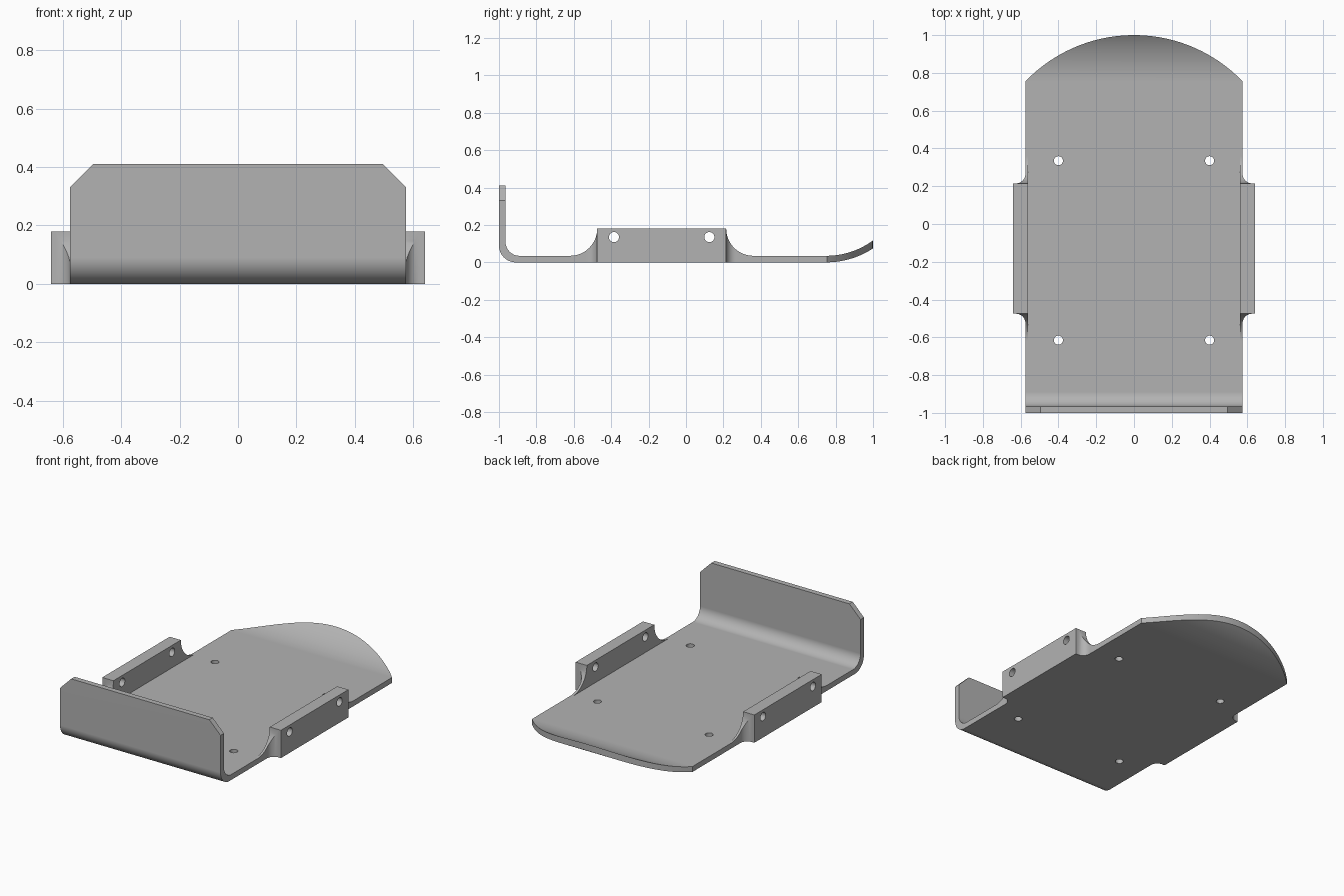
import bpy, bmesh
from math import sin, cos, pi, sqrt
from mathutils import Vector

if "Cube" in bpy.data.objects:
    bpy.data.objects.remove(bpy.data.objects["Cube"])

HALF_W, THICK = 0.575, 0.035

metal = bpy.data.materials.new("plain grey")
metal.use_nodes = True
grey = (0.45, 0.45, 0.45, 1)
metal.diffuse_color = grey
metal.node_tree.nodes["Principled BSDF"].inputs["Base Color"].default_value = grey


def finish(bm, name):
    bmesh.ops.recalc_face_normals(bm, faces=bm.faces)
    mesh = bpy.data.meshes.new(name)
    bm.to_mesh(mesh)
    bm.free()
    mesh.materials.append(metal)
    ob = bpy.data.objects.new(name, mesh)
    bpy.context.collection.objects.link(ob)
    return ob


def prism(name, points, move):
    """Extrude a closed outline of 3D points along a vector."""
    bm = bmesh.new()
    face = bm.faces.new([bm.verts.new(p) for p in points])
    grown = bmesh.ops.extrude_face_region(bm, geom=[face])["geom"]
    verts = [g for g in grown if isinstance(g, bmesh.types.BMVert)]
    bmesh.ops.translate(bm, verts=verts, vec=Vector(move))
    return finish(bm, name)


def apply_modifiers(ob):
    bpy.context.view_layer.update()
    done = ob.evaluated_get(bpy.context.evaluated_depsgraph_get())
    mesh = bpy.data.meshes.new_from_object(done)
    ob.modifiers.clear()
    ob.data = mesh


def combine(ob, other, operation):
    mod = ob.modifiers.new(operation.lower(), "BOOLEAN")
    mod.operation, mod.solver, mod.object = operation, "EXACT", other
    apply_modifiers(ob)
    bpy.data.objects.remove(other)


def arc(cy, cz, r, start, end, steps=16):
    angles = [start + (end - start) * i / steps for i in range(steps + 1)]
    return [(cy + r * cos(a), cz + r * sin(a)) for a in angles]


# Sheet: side profile with a bent front wall and an upswept tail
tail_r, tail_sweep = 0.455, 0.7
side = [(-1, 0.41)]
side += arc(-0.91, 0.09, 0.09, pi, 1.5 * pi)
side += arc(0.75, tail_r, tail_r, -pi / 2, -pi / 2 + tail_sweep, 24)
side += arc(0.75, tail_r, tail_r - THICK, -pi / 2 + tail_sweep, -pi / 2, 24)
side += arc(-0.89, THICK + 0.075, 0.075, 1.5 * pi, pi)
side += [(-0.965, 0.41)]
body = prism("tray", [(-HALF_W, y, z) for y, z in side], (2 * HALF_W, 0, 0))

# Rounded tail outline
nose_r = 0.797
plan = [(-0.7, -1.2)] + arc(0, 1 - nose_r, nose_r, pi - 0.5, 0.5, 64) + [(0.7, -1.2)]
plan[1:1] = [(-0.7, plan[1][1])]
plan[-1:-1] = [(0.7, plan[-2][1])]
combine(body, prism("tail_cutter", [(x, y, -0.5) for x, y in plan], (0, 0, 1.5)), "INTERSECT")

# Chamfered top corners of the front wall
for s in (-1, 1):
    corner = [(s * 0.395, -1.2, 0.51), (s * 0.675, -1.2, 0.23), (s * 0.675, -1.2, 0.51)]
    combine(body, prism("corner_cutter", corner, (0, 0.5, 0)), "DIFFERENCE")


# Side rails with a concave gusset at each end
def gusset(d, r=0.145, pr=0.05):
    x = 0.625 - sqrt(max(0, pr ** 2 - (pr - min(d, pr)) ** 2))
    z = 0.18 - sqrt(max(0, r ** 2 - (r - d) ** 2))
    return x, z


def rail(side_sign):
    steps = [0.145 * (1 - cos(pi / 2 * i / 20)) for i in range(21)]
    sections = [(-0.475 - d, *gusset(d)) for d in reversed(steps)]
    sections += [(-0.475, 0.64, 0.18), (0.215, 0.64, 0.18)]
    sections += [(0.215 + d, *gusset(d)) for d in steps]
    bm = bmesh.new()
    rings = []
    for y, x, z in sections:
        ring = [(0.56, 0), (x, 0), (x, z), (0.56, z)]
        rings.append([bm.verts.new((side_sign * px, y, pz)) for px, pz in ring])
    for a, b in zip(rings, rings[1:]):
        for i in range(4):
            j = (i + 1) % 4
            bm.faces.new((a[i], a[j], b[j], b[i]))
    bm.faces.new(rings[0])
    bm.faces.new(rings[-1])
    bmesh.ops.remove_doubles(bm, verts=bm.verts, dist=1e-5)
    return finish(bm, "side_rail")


for s in (-1, 1):
    combine(body, rail(s), "UNION")

# Mounting holes in the floor and the rails
for s in (-1, 1):
    for y in (-0.615, 0.335):
        ring = [(s * 0.4 + a, y + b, -0.1) for a, b in arc(0, 0, 0.024, 0, 2 * pi, 32)[:-1]]
        combine(body, prism("floor_hole", ring, (0, 0, 0.25)), "DIFFERENCE")
    for y in (-0.385, 0.125):
        ring = [(s * 0.5, y + a, 0.135 + b) for a, b in arc(0, 0, 0.027, 0, 2 * pi, 32)[:-1]]
        combine(body, prism("rail_hole", ring, (s * 0.25, 0, 0)), "DIFFERENCE")

# Smooth bends, crisp edges
bpy.ops.object.select_all(action="DESELECT")
body.select_set(True)
bpy.context.view_layer.objects.active = body
bpy.ops.object.shade_smooth_by_angle(angle=0.5)
weighted = body.modifiers.new("even shading", "WEIGHTED_NORMAL")
weighted.keep_sharp = True
